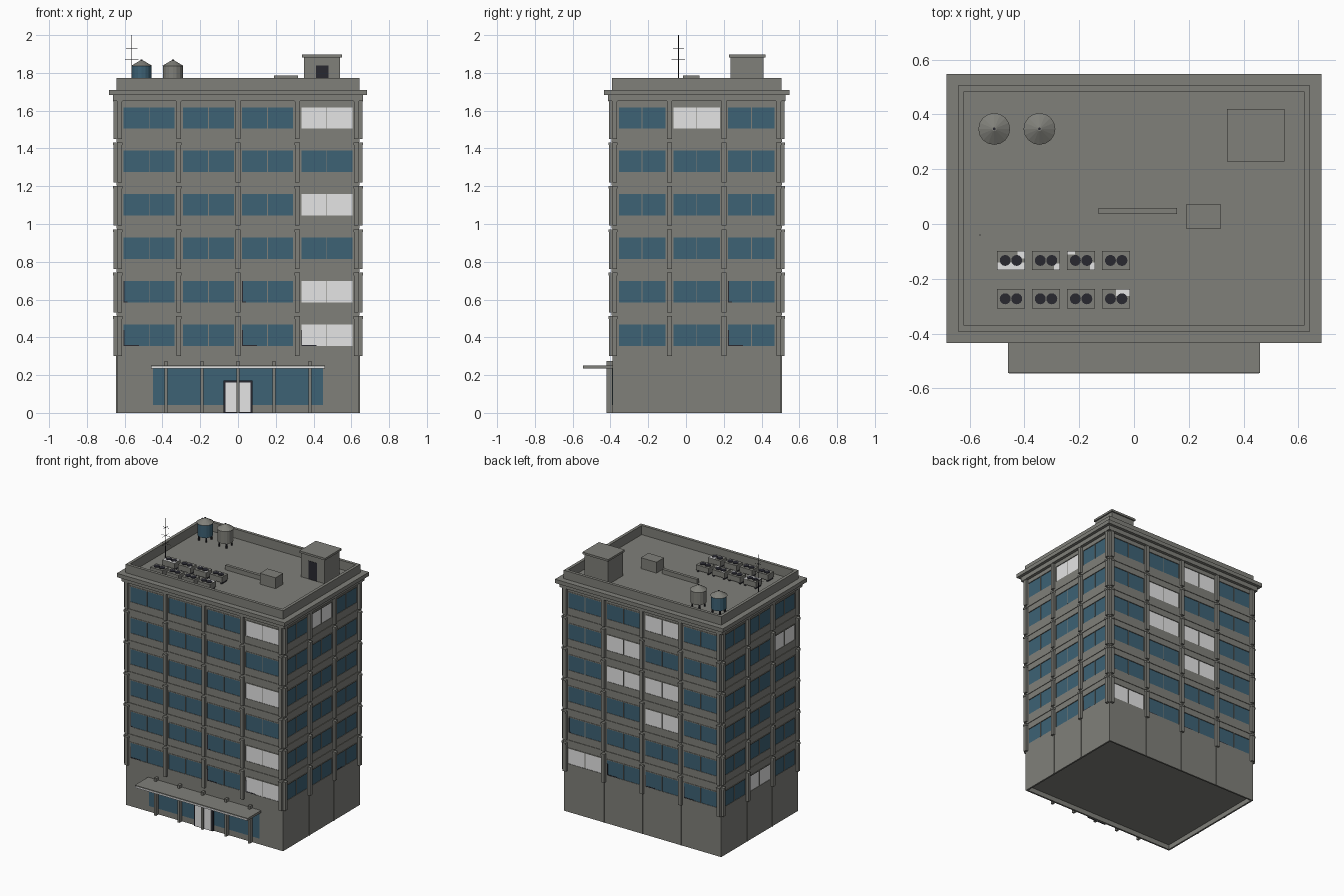
import bpy, bmesh, math
from mathutils import Matrix, Vector

cube = bpy.data.objects.get("Cube")
if cube:
    bpy.data.objects.remove(cube, do_unlink=True)


def material(name, rgb):
    m = bpy.data.materials.new(name)
    m.use_nodes = True
    m.diffuse_color = (*rgb, 1)
    m.node_tree.nodes["Principled BSDF"].inputs["Base Color"].default_value = (*rgb, 1)
    return m


CONCRETE = material("grey concrete", (0.215, 0.215, 0.193))
GLASS = material("blue glass", (0.047, 0.122, 0.178))
LIGHT = material("pale white", (0.78, 0.78, 0.78))
DARK = material("dark metal", (0.022, 0.022, 0.03))

parts = {}


def part(name, mat):
    """Return the mesh builder for a named part."""
    return parts.setdefault(name, (bmesh.new(), mat))[0]


def box(name, mat, x, y, z):
    size = [abs(a[1] - a[0]) for a in (x, y, z)]
    mid = Vector([(a[0] + a[1]) / 2 for a in (x, y, z)])
    bmesh.ops.create_cube(part(name, mat), size=1,
                          matrix=Matrix.Translation(mid) @ Matrix.Diagonal((*size, 1)))


def cone(name, mat, x, y, z, r1, r2, sides=16):
    bmesh.ops.create_cone(part(name, mat), cap_ends=True, segments=sides, radius1=r1,
                          radius2=r2, depth=z[1] - z[0],
                          matrix=Matrix.Translation((x, y, (z[0] + z[1]) / 2)))


HX, HY, CY = 0.64, 0.447, 0.057      # half width, half depth, depth centre
ROOF = 1.705


def slab(name, z, grow):
    box(name, CONCRETE, (-HX - grow, HX + grow), (CY - HY - grow, CY + HY + grow), z)


def ring(name, z, grow, thick):
    """Rectangular frame round the building outline."""
    x, y = HX + grow, HY + grow
    for s in (-1, 1):
        box(name, CONCRETE, (s * x, s * (x - thick)), (CY - y, CY + y), z)
        box(name, CONCRETE, (-x + thick, x - thick),
            (CY + s * y, CY + s * (y - thick)), z)


# Floors: core behind the glass, solid wall bands between the window rows
ROWS = [0.355 + 0.23 * i for i in range(6)]
WIN_H, RECESS = 0.119, -0.003
ring("base_skirt", (0, 0.035), 0, 0.012)
slab("ground_floor", (0.035, ROWS[0]), 0)
slab("wall_core", (0.05, ROOF - 0.01), RECESS - 0.003)
for i, z in enumerate(ROWS):
    top = ROWS[i + 1] if i < 5 else ROOF
    slab("wall_bands", (z + WIN_H, top), 0)
    if i < 5:
        ring("string_courses", (z + 0.16, z + 0.176), 0.004, 0.02)

# Cornice and parapet
ring("cornice", (1.65, 1.682), 0.022, 0.05)
ring("cornice", (1.682, 1.71), 0.044, 0.064)
ring("parapet", (1.7, 1.772), 0.002, 0.022)

# Facades: u runs along the wall, d points outward.
# Each has its lit windows and its windows with a dark edge, as (bay, row).
SIDES = {
    "front": (HX, 4, 0.135, lambda u, d: (u, CY - HY - d),
              {(3, 0), (3, 1), (3, 3), (3, 5)}, {(0, 0), (2, 0), (3, 0), (0, 1), (2, 1)}),
    "back": (HX, 4, 0.135, lambda u, d: (u, CY + HY + d),
             {(3, 0), (2, 3), (2, 4), (1, 2), (1, 3), (1, 5)}, {(0, 0), (1, 0), (2, 0), (3, 1)}),
    "left": (HY, 3, 0.123, lambda u, d: (HX + d, CY + u), {(1, 5)}, {(2, 0), (2, 1)}),
    "right": (HY, 3, 0.123, lambda u, d: (-HX - d, CY + u), {(1, 0), (0, 4)}, {(2, 1)}),
}
for side, (half, bays, win, place, lit, edged) in SIDES.items():
    def wall_box(name, mat, u, d, z):
        a, b = place(u[0], d[0]), place(u[1], d[1])
        box(name, mat, (a[0], b[0]), (a[1], b[1]), z)

    flip = -1 if side in ("back", "right") else 1
    pitch = (2 * half - 0.027) / bays
    centres = [(i - (bays - 1) / 2) * pitch for i in range(bays)]
    # Wall piers between the windows
    edges = [-half] + [c + s * win for c in centres for s in (-1, 1)] + [half]
    for u in zip(edges[::2], edges[1::2]):
        wall_box(side + "_piers", CONCRETE, u, (-0.03, 0), (ROWS[0], ROWS[5] + WIN_H))
    # Pilasters, one length per storey with a small cap
    joints = [(i - bays / 2) * pitch for i in range(bays + 1)]
    for z in ROWS:
        for u in joints:
            w = 0.0125
            wall_box(side + "_pilasters", CONCRETE, (u - w, u + w), (-0.01, 0.018),
                     (z - 0.054, z + 0.152))
            wall_box(side + "_pilasters", CONCRETE, (u - w - 0.0015, u + w + 0.0015),
                     (-0.01, 0.021), (z + 0.143, z + 0.157))
    # Ground floor panel joints
    if side != "front":
        for u in joints[1:-1]:
            wall_box(side + "_panel_joints", CONCRETE, (u - 0.003, u + 0.003),
                     (-0.01, 0.005), (0, ROWS[0] - 0.05))
    # Window panes, mullions, head frames and dark edges
    for i, c in enumerate(centres):
        for j, z in enumerate(ROWS):
            name, mat = ("_lit_windows", LIGHT) if (i, j) in lit else ("_windows", GLASS)
            wall_box(side + name, mat, (c - win, c + win),
                     (RECESS - 0.006, RECESS), (z, z + WIN_H))
            wall_box(side + "_mullions", CONCRETE, (c - 0.0025, c + 0.0025),
                     (RECESS - 0.003, 0.001), (z, z + WIN_H))
            wall_box(side + "_mullions", CONCRETE, (c - win, c + win),
                     (RECESS - 0.003, 0.003), (z + WIN_H - 0.006, z + WIN_H))
            if (i, j) in edged:
                u = c - flip * win
                wall_box(side + "_dark_edges", DARK, (u, u + flip * 0.005),
                         (RECESS, RECESS + 0.002), (z, z + WIN_H * (0.7 + 0.25 * j)))
                wall_box(side + "_dark_edges", DARK, (u, u + flip * 0.08 / (1 + 3 * j)),
                         (RECESS, RECESS + 0.002), (z, z + 0.005))

# Shop front, entrance doors, columns and canopy
FRONT = CY - HY
box("shop_window", GLASS, (-0.45, 0.45), (FRONT - 0.001, FRONT), (0.042, 0.235))
box("door_frame", DARK, (-0.077, 0.077), (FRONT - 0.012, FRONT), (0, 0.172))
for s in (-1, 1):
    box("entrance_doors", LIGHT, (s * 0.006, s * 0.065), (FRONT - 0.016, FRONT), (0.004, 0.16))
for i in range(-2, 3):
    x = i * 0.191
    box("entrance_columns", CONCRETE, (x - 0.008, x + 0.008), (FRONT - 0.03, FRONT), (0, 0.275))
box("canopy", CONCRETE, (-0.46, 0.46), (-0.544, FRONT), (0.235, 0.252))
box("canopy_trim", LIGHT, (-0.457, 0.457), (-0.546, -0.54), (0.2345, 0.246))

# Stair house with roof cap and door
box("stair_house", CONCRETE, (0.35, 0.54), (0.236, 0.41), (ROOF, 1.885))
box("stair_house_cap", CONCRETE, (0.34, 0.55), (0.228, 0.42), (1.882, 1.897))
box("stair_house_door", DARK, (0.412, 0.478), (0.2345, 0.24), (ROOF, 1.84))

# Water tanks on legs
for name, x, mat in (("blue_tank", -0.51, GLASS), ("grey_tank", -0.345, CONCRETE)):
    y = 0.347
    cone(name, mat, x, y, (1.742, 1.838), 0.053, 0.053)
    cone(name + "_lid", CONCRETE, x, y, (1.836, 1.866), 0.058, 0.008)
    cone(name + "_knob", DARK, x, y, (1.862, 1.87), 0.005, 0.005, 8)
    for k in range(4):
        a = math.pi / 4 + k * math.pi / 2
        cone(name + "_legs", DARK, x + 0.042 * math.cos(a), y + 0.042 * math.sin(a),
             (ROOF, 1.745), 0.006, 0.006, 6)

# Cooling units with twin fans and feet
for y in (-0.133, -0.273):
    for i in range(4):
        x = -0.449 + i * 0.128
        box("cooling_units", CONCRETE, (x - 0.051, x + 0.051), (y - 0.035, y + 0.035), (1.718, 1.757))
        for s in (-1, 1):
            cone("cooling_fans", DARK, x + s * 0.021, y, (1.755, 1.761), 0.02, 0.02)
            box("cooling_feet", DARK, (x + s * 0.038, x + s * 0.048),
                (y - 0.03, y + 0.03), (ROOF, 1.719))

# White panels on some cooling units
for x, y in (((-0.499, -0.399), (-0.167, -0.14)), ((-0.425, -0.399), (-0.125, -0.099)),
             ((-0.292, -0.271), (-0.167, -0.145)), ((-0.16, -0.143), (-0.167, -0.14)),
             ((-0.243, -0.215), (-0.112, -0.1)), ((-0.066, -0.015), (-0.262, -0.239))):
    box("cooling_panels", LIGHT, x, y, (1.756, 1.7585))

# Roof vent box and duct
box("vent_box", CONCRETE, (0.19, 0.318), (-0.017, 0.072), (ROOF, 1.785))
box("roof_duct", CONCRETE, (-0.13, 0.157), (0.036, 0.058), (ROOF, 1.738))

# Antenna mast with thin crossed bars
AX, AY, T = -0.562, -0.04, 0.0007
cone("antenna_mast", DARK, AX, AY, (ROOF, 2.0), 0.0025, 0.002, 6)
for z, r in ((1.93, 0.03), (1.87, 0.036), (1.81, 0.043)):
    box("antenna_bars", DARK, (AX - r, AX + r), (AY - T, AY + T), (z - T, z + T))
    box("antenna_bars", DARK, (AX - T, AX + T), (AY - r, AY + r), (z - T, z + T))

# Turn every builder into an object
for name, (bm, mat) in parts.items():
    bmesh.ops.recalc_face_normals(bm, faces=bm.faces)
    mesh = bpy.data.meshes.new(name)
    bm.to_mesh(mesh)
    bm.free()
    mesh.materials.append(mat)
    bpy.context.scene.collection.objects.link(bpy.data.objects.new(name, mesh))
